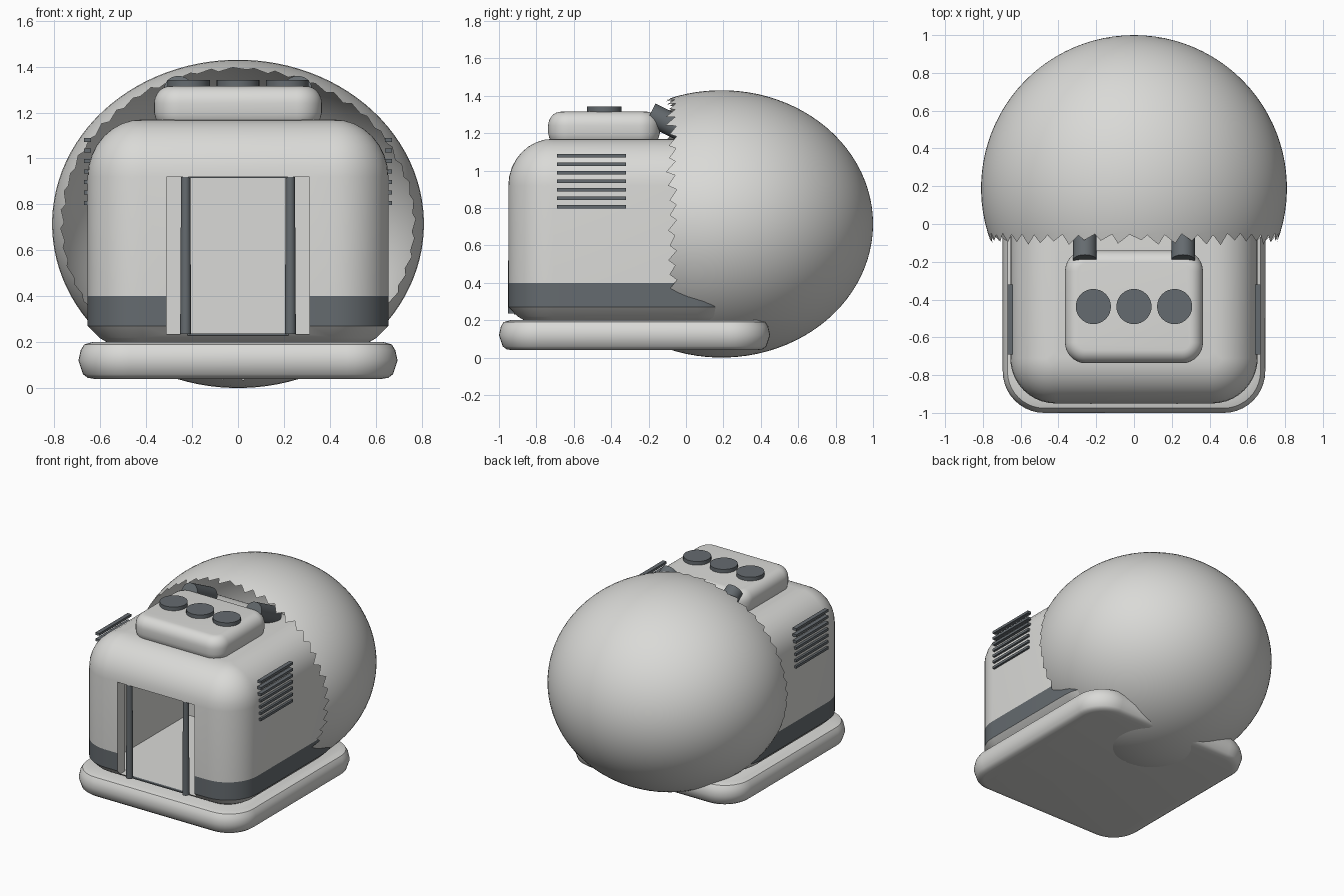
import bpy, bmesh, math, random
from math import sin, cos, pi

random.seed(4)
old = bpy.data.objects.get("Cube")
if old:
    bpy.data.objects.remove(old, do_unlink=True)


def material(name, rgb):
    m = bpy.data.materials.new(name)
    m.use_nodes = True
    m.diffuse_color = (*rgb, 1)
    m.node_tree.nodes["Principled BSDF"].inputs["Base Color"].default_value = (*rgb, 1)
    return m


LIGHT = material("pale grey", (0.7, 0.7, 0.68))
DARK = material("slate grey", (0.13, 0.147, 0.16))


def finish(name, bm, mats, angle=40):
    bmesh.ops.recalc_face_normals(bm, faces=bm.faces)
    me = bpy.data.meshes.new(name)
    bm.to_mesh(me)
    bm.free()
    ob = bpy.data.objects.new(name, me)
    bpy.context.collection.objects.link(ob)
    for m in mats:
        me.materials.append(m)
    smooth(ob, angle)
    return ob


def smooth(ob, angle):
    bpy.ops.object.select_all(action='DESELECT')
    ob.select_set(True)
    bpy.context.view_layer.objects.active = ob
    bpy.ops.object.shade_smooth_by_angle(angle=math.radians(angle))


def rounded_loft(name, hx, y0, y1, radius, profile, mats=(LIGHT,), band=None, n=10):
    """Stack rounded rectangles; profile holds (height, inset) pairs."""
    bm = bmesh.new()
    rings = []
    for z, inset in profile:
        r = max(radius - inset, 0.04)
        cx, cy, hy = hx - inset - r, (y0 + y1) / 2, (y1 - y0) / 2 - inset - r
        ring = []
        for q, (sx, sy) in enumerate(((1, 1), (-1, 1), (-1, -1), (1, -1))):
            for i in range(n + 1):
                a = (q + i / n) * pi / 2
                ring.append(bm.verts.new((sx * cx + r * cos(a), cy + sy * hy + r * sin(a), z)))
        rings.append(ring)
    for k, (lo, hi) in enumerate(zip(rings, rings[1:])):
        for i in range(len(lo)):
            j = (i + 1) % len(lo)
            f = bm.faces.new((lo[i], lo[j], hi[j], hi[i]))
            mid = (profile[k][0] + profile[k + 1][0]) / 2
            if band and band[0] < mid < band[1]:
                f.material_index = 1
    bm.faces.new(rings[0][::-1])
    bm.faces.new(rings[-1])
    return finish(name, bm, mats)


def quarter(z0, z1, inset, n=8):
    """Rounded shoulder from a vertical wall at z0 to a flat top at z1."""
    return [(z0 + (z1 - z0) * sin(i / n * pi / 2), inset * (1 - cos(i / n * pi / 2)))
            for i in range(n + 1)]


def box(name, lo, hi, mat):
    bm = bmesh.new()
    bmesh.ops.create_cube(bm, size=1)
    for v in bm.verts:
        v.co = [a + (b - a) * (c + 0.5) for a, b, c in zip(lo, hi, v.co)]
    return finish(name, bm, [mat])


def cylinder(name, r, depth, loc, mat, tilt=0, sides=32, r_top=None):
    bm = bmesh.new()
    bmesh.ops.create_cone(bm, cap_ends=True, segments=sides, radius1=r,
                          radius2=r if r_top is None else r_top, depth=depth)
    ob = finish(name, bm, [mat])
    ob.location = loc
    ob.rotation_euler.x = tilt
    return ob


def carve(ob, cutter):
    cutter.hide_render = True
    mod = ob.modifiers.new("carve", 'BOOLEAN')
    mod.object, mod.operation, mod.solver = cutter, 'DIFFERENCE', 'EXACT'
    bpy.context.view_layer.objects.active = ob
    bpy.ops.object.modifier_apply(modifier=mod.name)
    bpy.data.objects.remove(cutter, do_unlink=True)


# Base cushion
rounded_loft("base_cushion", 0.695, -1.0, 0.45, 0.22,
             [(0.04, 0.07), (0.045, 0.04), (0.06, 0.02), (0.12, 0), (0.165, 0.01),
              (0.19, 0.025), (0.2, 0.06)])

# Cabin with a dark skirt band, hollow room and doorway
cabin = rounded_loft("cabin", 0.655, -0.95, 0.3, 0.24,
                     [(0.19, 0.1), (0.22, 0.05), (0.27, 0), (0.4, 0)]
                     + quarter(0.92, 1.17, 0.24), (LIGHT, DARK), band=(0.27, 0.4))
carve(cabin, box("room_cutter", (-0.48, -0.86, 0.235), (0.48, 0.1, 1.0), LIGHT))
carve(cabin, box("door_cutter", (-0.312, -1.1, 0.235), (0.312, -0.8, 0.92), LIGHT))
smooth(cabin, 40)

# Door posts, lintel strip and sill strip
for side, label in ((-1, "right"), (1, "left")):
    cylinder(label + "_door_post", 0.024, 0.69, (side * 0.228, -0.928, 0.58), DARK, sides=16,
             r_top=0.02)
box("door_lintel", (-0.22, -0.94, 0.915), (0.22, -0.92, 0.922), DARK)
box("door_sill", (-0.22, -0.92, 0.23), (0.22, -0.9, 0.238), DARK)

# Side vents
for side, label in ((-1, "right"), (1, "left")):
    for i in range(7):
        z = 0.806 + i * 0.0457
        xs = sorted((side * 0.64, side * 0.67))
        box(f"{label}_vent_slat_{i + 1}", (xs[0], -0.69, z - 0.009), (xs[1], -0.32, z + 0.009), DARK)

# Roof pod with three round caps and two tilted pipes
rounded_loft("roof_pod", 0.365, -0.737, -0.14, 0.11,
             [(1.15, 0.02), (1.175, 0.006), (1.2, 0)] + quarter(1.24, 1.315, 0.07))
for i in (-1, 0, 1):
    cylinder(f"roof_cap_{i + 2}", 0.093, 0.06, (i * 0.215, -0.437, 1.312), DARK)
for side, label in ((-1, "right"), (1, "left")):
    cylinder(label + "_roof_pipe", 0.062, 0.26, (side * 0.26, -0.075, 1.245), DARK,
             tilt=math.radians(63))

# Open dome: rings around the y axis, ending in a torn, toothed rim
bm = bmesh.new()
R, CY, CZ, TEETH, RINGS = 0.81, 0.19, 0.715, 52, 28
seg = TEETH * 2
pole = bm.verts.new((0, CY + R, CZ))
end = math.acos((-0.045 - CY) / R)
rings = []
for k in range(1, RINGS + 2):
    ring = []
    for i in range(seg):
        a = (i + 0.5) / seg * 2 * pi
        t = end * k / RINGS
        if k > RINGS:
            tip = random.uniform(0.05, 0.09) if i % 2 else random.uniform(0.004, 0.02)
            t = end + tip
            a += 0.022 * (i % 2) * (1 if cos(a) < 0 else -1)
        ring.append(bm.verts.new((R * sin(t) * cos(a), CY + R * cos(t), CZ + CZ * sin(t) * sin(a))))
    rings.append(ring)
for i in range(seg):
    bm.faces.new((pole, rings[0][i], rings[0][(i + 1) % seg]))
for lo, hi in zip(rings, rings[1:]):
    for i in range(seg):
        j = (i + 1) % seg
        bm.faces.new((lo[i], hi[i], hi[j], lo[j]))
finish("dome", bm, [LIGHT], 60)
